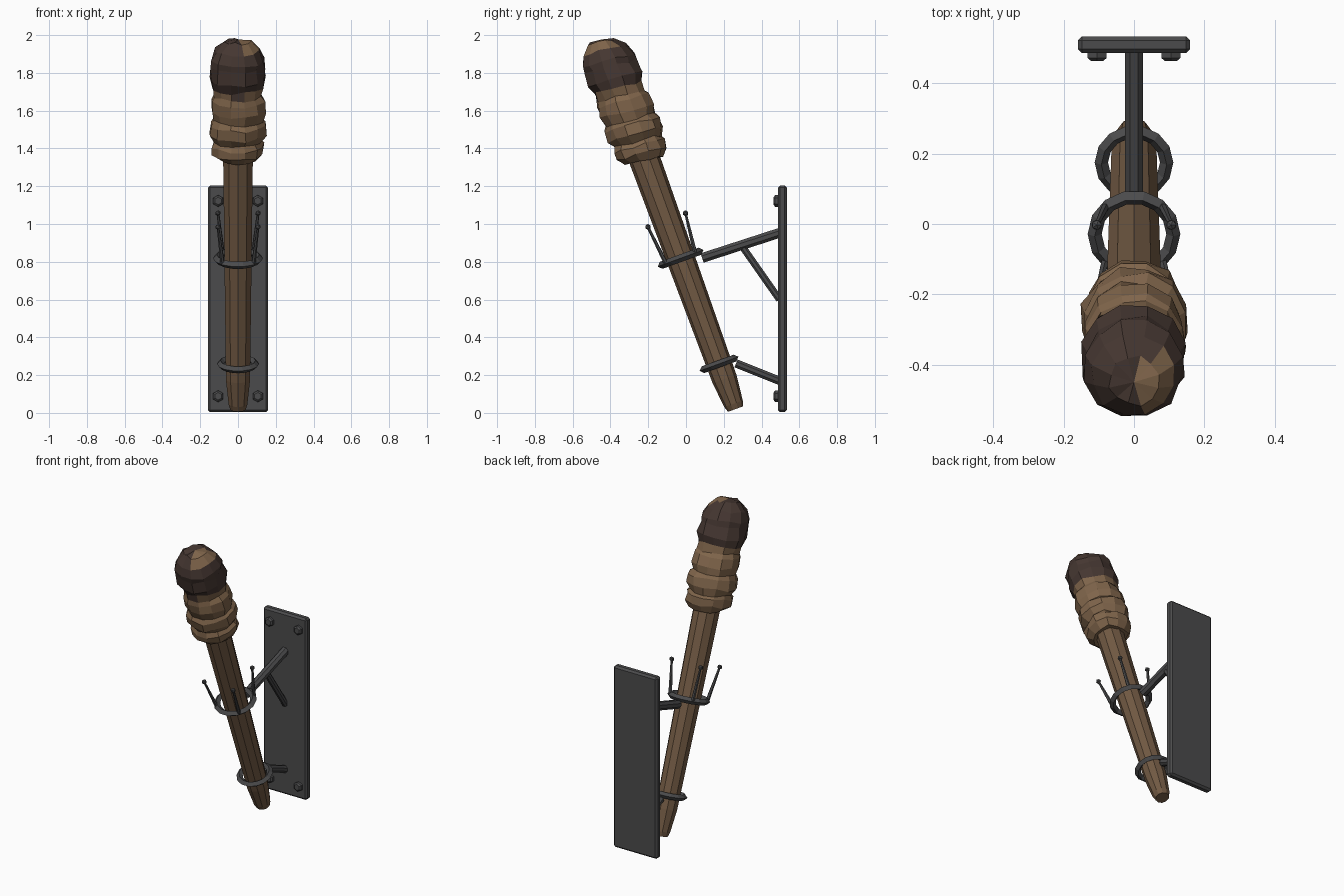
import bpy, bmesh, math, random
from mathutils import Matrix, Vector

if "Cube" in bpy.data.objects:
    bpy.data.objects.remove(bpy.data.objects["Cube"])

random.seed(4)


def material(name, rgb):
    m = bpy.data.materials.new(name)
    m.diffuse_color = (*rgb, 1)
    m.use_nodes = True
    m.node_tree.nodes["Principled BSDF"].inputs["Base Color"].default_value = m.diffuse_color
    return m


WOOD = material("wood", (0.165, 0.100, 0.056))
CLOTH = material("cloth wrap", (0.215, 0.130, 0.070))
CHAR = material("charred cloth", (0.060, 0.038, 0.031))
IRON = material("iron", (0.070, 0.070, 0.072))

# frame of the leaning torch: local z runs up the shaft
TILT = Matrix.Translation((0, 0.262, 0.02)) @ Matrix.Rotation(math.radians(20), 4, 'X')


def finish(name, bm, mats, matrix=None):
    if matrix:
        bm.transform(matrix)
    bmesh.ops.recalc_face_normals(bm, faces=bm.faces)
    me = bpy.data.meshes.new(name)
    bm.to_mesh(me)
    bm.free()
    for m in mats:
        me.materials.append(m)
    ob = bpy.data.objects.new(name, me)
    bpy.context.collection.objects.link(ob)
    return ob


def loft(rows, sides, wobble=0.0, lean=0.0):
    """Stack of rings (height, radius) closed by fans at both ends."""
    bm = bmesh.new()
    rings = []
    for h, r in rows:
        ring = []
        for i in range(sides):
            a = 2 * math.pi * (i + 0.5) / sides
            rr = r + random.uniform(-wobble, wobble)
            hh = h - lean * math.sin(a) + random.uniform(-wobble, wobble)
            ring.append(bm.verts.new((rr * math.cos(a), rr * math.sin(a), hh)))
        rings.append(ring)
    for p, q in zip(rings, rings[1:]):
        for i in range(sides):
            j = (i + 1) % sides
            bm.faces.new((p[i], p[j], q[j], q[i]))
    for ring, h in ((rings[0], rows[0][0]), (rings[-1], rows[-1][0] + wobble * 1.5)):
        c = bm.verts.new((0, 0, h))
        for i in range(sides):
            bm.faces.new((ring[i], ring[(i + 1) % sides], c))
    return bm


def rod(name, a, b, r1, r2, sides):
    a, b = Vector(a), Vector(b)
    d = b - a
    mat = Matrix.Translation(a) @ d.to_track_quat('Z', 'Y').to_matrix().to_4x4()
    return finish(name, loft([(0, r1), (d.length, r2)], sides), [IRON], mat)


def ring(name, height, radius, minor):
    """Diamond-section hoop around the shaft."""
    bm = bmesh.new()
    n = 14
    loops = []
    for i in range(n):
        a = 2 * math.pi * i / n
        loops.append([bm.verts.new(((radius + x) * math.cos(a), (radius + x) * math.sin(a), height + z))
                      for x, z in ((minor, 0), (0, minor), (-minor, 0), (0, -minor))])
    for i in range(n):
        p, q = loops[i], loops[(i + 1) % n]
        for k in range(4):
            bm.faces.new((p[k], q[k], q[(k + 1) % 4], p[(k + 1) % 4]))
    return finish(name, bm, [IRON], TILT)


# wooden shaft
finish("shaft", loft([(0, 0.042), (0.03, 0.052), (0.17, 0.067), (0.8, 0.075), (1.45, 0.083)], 10), [WOOD], TILT)

# wrapped head: bulging layers, charred towards the top
layers = [(1.405, 0.105), (1.44, 0.138), (1.485, 0.138), (1.51, 0.125), (1.55, 0.152), (1.605, 0.152),
          (1.63, 0.134), (1.68, 0.146), (1.735, 0.142), (1.765, 0.130), (1.81, 0.135), (1.86, 0.150),
          (1.93, 0.143), (1.965, 0.142), (2.025, 0.118), (2.07, 0.070)]
bm = loft(layers, 12, 0.008, 0.012)
for f in bm.faces:
    c = f.calc_center_median()
    ang = math.degrees(math.atan2(c.y, c.x))
    bare = c.z > 2.035 and -75 < ang < 75
    f.material_index = 1 if c.z > 1.80 and not bare else 0
finish("wrapped_head", bm, [CLOTH, CHAR], TILT)

# hoops and prongs
ring("upper_hoop", 0.85, 0.112, 0.020)
ring("lower_hoop", 0.255, 0.093, 0.019)
for sx in (-1, 1):
    for sy in (-1, 1):
        base = TILT @ Vector((sx * 0.082, sy * 0.082, 0.85))
        tip = TILT @ Vector((sx * 0.106, sy * 0.106, 1.065))
        rod("prong", base, tip, 0.012, 0.007, 6)
        bm = bmesh.new()
        bmesh.ops.create_icosphere(bm, subdivisions=1, radius=0.016)
        finish("prong_tip", bm, [IRON], Matrix.Translation(tip))

# arms holding the hoops
rod("upper_arm", (0, 0.085, 0.82), (0, 0.495, 0.953), 0.028, 0.028, 8)
rod("arm_brace", (0, 0.295, 0.885), (0, 0.495, 0.6), 0.020, 0.020, 8)
rod("lower_arm", (0, 0.265, 0.262), (0, 0.495, 0.17), 0.024, 0.024, 8)

# wall plate with bevelled edges
bm = bmesh.new()
bmesh.ops.create_cube(bm, size=1)
bmesh.ops.scale(bm, vec=(0.32, 0.048, 1.2), verts=bm.verts)
bmesh.ops.bevel(bm, geom=bm.edges[:], offset=0.012, segments=1, affect='EDGES')
finish("wall_plate", bm, [IRON], Matrix.Translation((0, 0.51, 0.604)))

# hex bolts
for x in (-0.105, 0.105):
    for z in (0.088, 1.122):
        finish("bolt", loft([(0, 0.031), (0.016, 0.031), (0.024, 0.02)], 6), [IRON],
               Matrix.Translation((x, 0.488, z)) @ Matrix.Rotation(math.radians(90), 4, 'X'))
